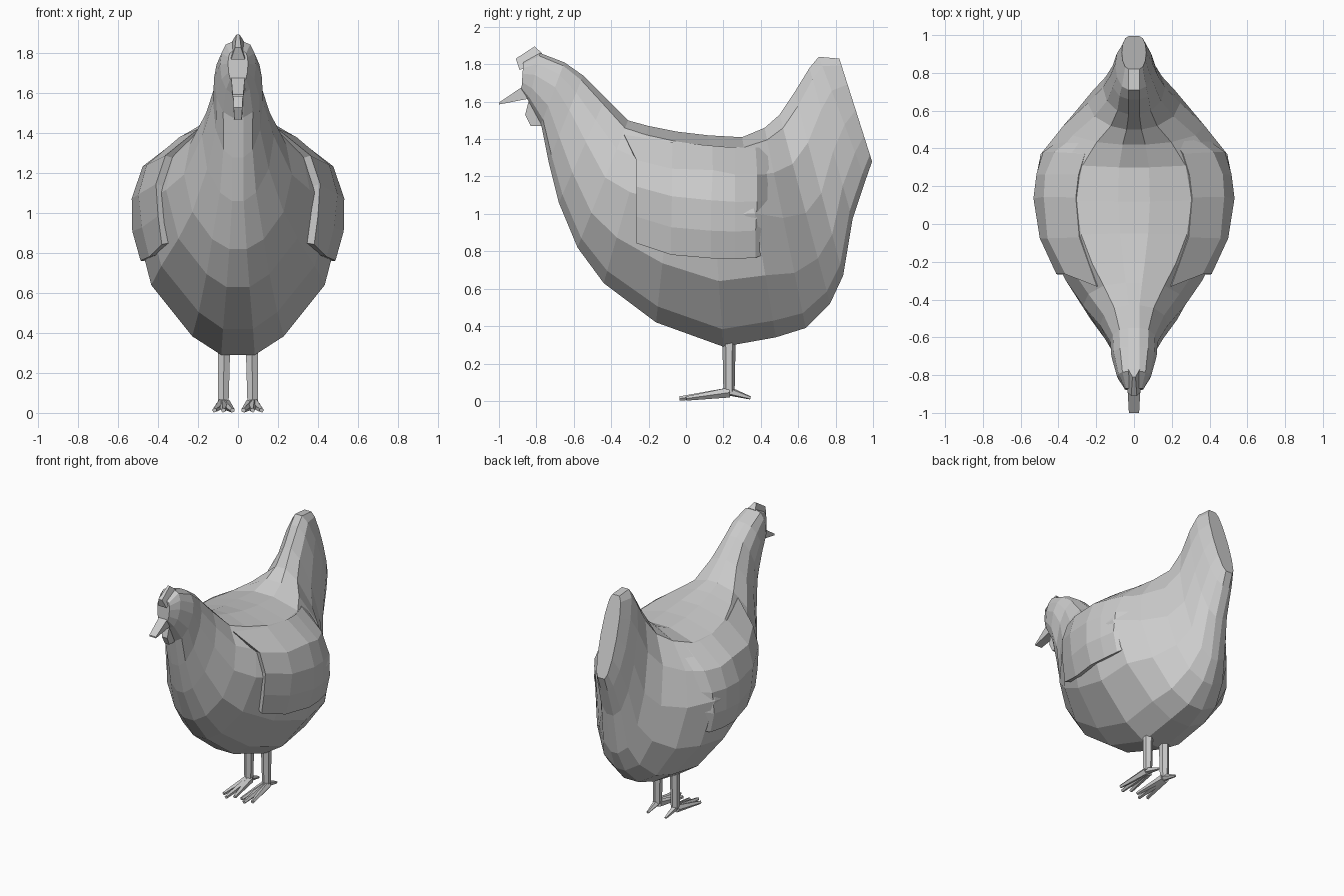
import bpy, bmesh
from math import sin, cos, pi
from mathutils import Vector
from mathutils.bvhtree import BVHTree

if "Cube" in bpy.data.objects:
    bpy.data.objects.remove(bpy.data.objects["Cube"])


def finish(bm, name, mirror=False):
    bmesh.ops.recalc_face_normals(bm, faces=bm.faces[:])
    me = bpy.data.meshes.new(name)
    bm.to_mesh(me)
    bm.free()
    ob = bpy.data.objects.new(name, me)
    bpy.context.collection.objects.link(ob)
    if mirror:
        ob.modifiers.new("mirror", 'MIRROR').use_axis[0] = True
    return ob


def loft(bm, rings):
    """Skin closed rings of points and cap both ends."""
    vs = [[bm.verts.new(p) for p in r] for r in rings]
    n = len(vs[0])
    for a, b in zip(vs, vs[1:]):
        for i in range(n):
            j = (i + 1) % n
            bm.faces.new((a[i], a[j], b[j], b[i]))
    bm.faces.new(vs[0][::-1])
    bm.faces.new(vs[-1])


def body_ring(yi, zi, yo, zo, w, tm, top, low):
    """Ring from the inner (back) line to the outer (belly) line."""
    m = max(.028, .16 * w)
    half = []
    for k in range(7):
        a = pi * k / 6
        c = cos(a)
        t = tm - c * (tm if c > 0 else 1 - tm)
        x = m + (w - m) * max(0, sin(a)) ** (top if c > 0 else low)
        half.append(Vector((x, yi + (yo - yi) * t, zi + (zo - zi) * t)))
    return half + [Vector((-p.x, p.y, p.z)) for p in reversed(half)]


# Body: one bent tube from head through breast to tail
sections = [
    (-.87, 1.81, -.88, 1.66, .05, .4, .8, 1),
    (-.78, 1.86, -.84, 1.60, .09, .45, .9, 1),
    (-.65, 1.81, -.775, 1.48, .12, .4, 1, 1),
    (-.55, 1.74, -.735, 1.28, .125, .4, 1, 1.1),
    (-.43, 1.62, -.68, 1.06, .18, .42, 1, 1.3),
    (-.31, 1.50, -.58, .82, .27, .45, .95, 1.4),
    (-.20, 1.47, -.44, .63, .36, .42, .9, 1.6),
    (-.05, 1.44, -.16, .42, .47, .38, .95, 1.7),
    (.12, 1.42, .20, .29, .525, .38, 1.0, 1.6),
    (.30, 1.41, .48, .34, .495, .38, 1.1, 1.5),
    (.42, 1.46, .64, .39, .375, .45, 1.2, 1.25),
    (.50, 1.53, .77, .52, .245, .52, 1.3, .95),
    (.58, 1.65, .84, .67, .165, .55, 1.2, .9),
    (.66, 1.78, .89, .97, .125, .55, 1.0, .9),
    (.71, 1.84, .96, 1.18, .10, .55, 1, 1),
    (.82, 1.83, .995, 1.28, .065, .5, 1, 1),
]
bm = bmesh.new()
loft(bm, [body_ring(*s) for s in sections])
bmesh.ops.recalc_face_normals(bm, faces=bm.faces[:])
tree = BVHTree.FromBMesh(bm)
finish(bm, "body")


def feather_patch(name, columns, rows, lean):
    """Thick panel laid on the body; columns are (y, bottom, top, lift)."""
    bm = bmesh.new()
    outer, inner = [], []
    for ci, (y, zb, zt, lift) in enumerate(columns):
        oc, ic = [], []
        for r in range(rows + 1):
            f = r / rows
            yy = y - (lean if ci == 0 and r == rows else 0)
            z = zb + (zt - zb) * f
            p, n, _, _ = tree.ray_cast(Vector((2, yy, z)), Vector((-1, 0, 0)))
            up = lift if r < rows else min(lift, .006)
            oc.append(bm.verts.new(p + n * up))
            ic.append(bm.verts.new(p - n * .06))
        outer.append(oc)
        inner.append(ic)
    for c in range(len(columns) - 1):
        for r in range(rows):
            for g in (outer, inner):
                bm.faces.new((g[c][r], g[c + 1][r], g[c + 1][r + 1], g[c][r + 1]))
        for r in (0, rows):
            bm.faces.new((outer[c][r], outer[c + 1][r], inner[c + 1][r], inner[c][r]))
    for c in (0, -1):
        for r in range(rows):
            bm.faces.new((outer[c][r], outer[c][r + 1], inner[c][r + 1], inner[c][r]))
    finish(bm, name, True)


# Folded wings, sinking into the body towards the tail
feather_patch("wing", [(-.25, .85, 1.42, .04), (-.07, .79, 1.38, .036),
                       (.14, .77, 1.36, .03), (.26, .765, 1.35, .025),
                       (.37, .77, 1.35, .018), (.47, .80, 1.36, -.012)], 4, .08)


def side_prism(name, pts):
    """Symmetric solid from a side profile of (y, z, half width)."""
    bm = bmesh.new()
    loft(bm, [[(s * w, y, z) for y, z, w in pts] for s in (-1, 1)])
    finish(bm, name)


# Beak, comb and wattle
side_prism("beak", [(-.86, 1.69, .035), (-1.0, 1.595, .027),
                    (-1.0, 1.585, .027), (-.82, 1.62, .035)])
side_prism("comb", [(-.91, 1.83, .015), (-.81, 1.895, .008), (-.77, 1.86, .03),
                    (-.79, 1.80, .04), (-.89, 1.77, .035)])
side_prism("wattle", [(-.84, 1.61, .025), (-.86, 1.53, .022), (-.83, 1.47, .018),
                      (-.755, 1.47, .02), (-.77, 1.60, .03)])


def limb(bm, a, b, ra, rb, sides=6):
    a, b = Vector(a), Vector(b)
    q = (b - a).to_track_quat('Z', 'Y')
    loft(bm, [[p + q @ Vector((r * cos(2 * pi * i / sides), r * sin(2 * pi * i / sides), 0))
               for i in range(sides)] for p, r in ((a, ra), (b, rb))])


# Legs with three front toes and one back toe
bm = bmesh.new()
limb(bm, (.07, .23, .34), (.073, .23, .05), .036, .03)
for dx in (-.045, 0, .045):
    limb(bm, (.073 + dx * .2, .23, .045), (.073 + dx, -.035 + abs(dx) * .8, .013), .028, .012, 5)
limb(bm, (.073, .22, .055), (.073, .345, .016), .026, .009, 5)
finish(bm, "leg", True)
